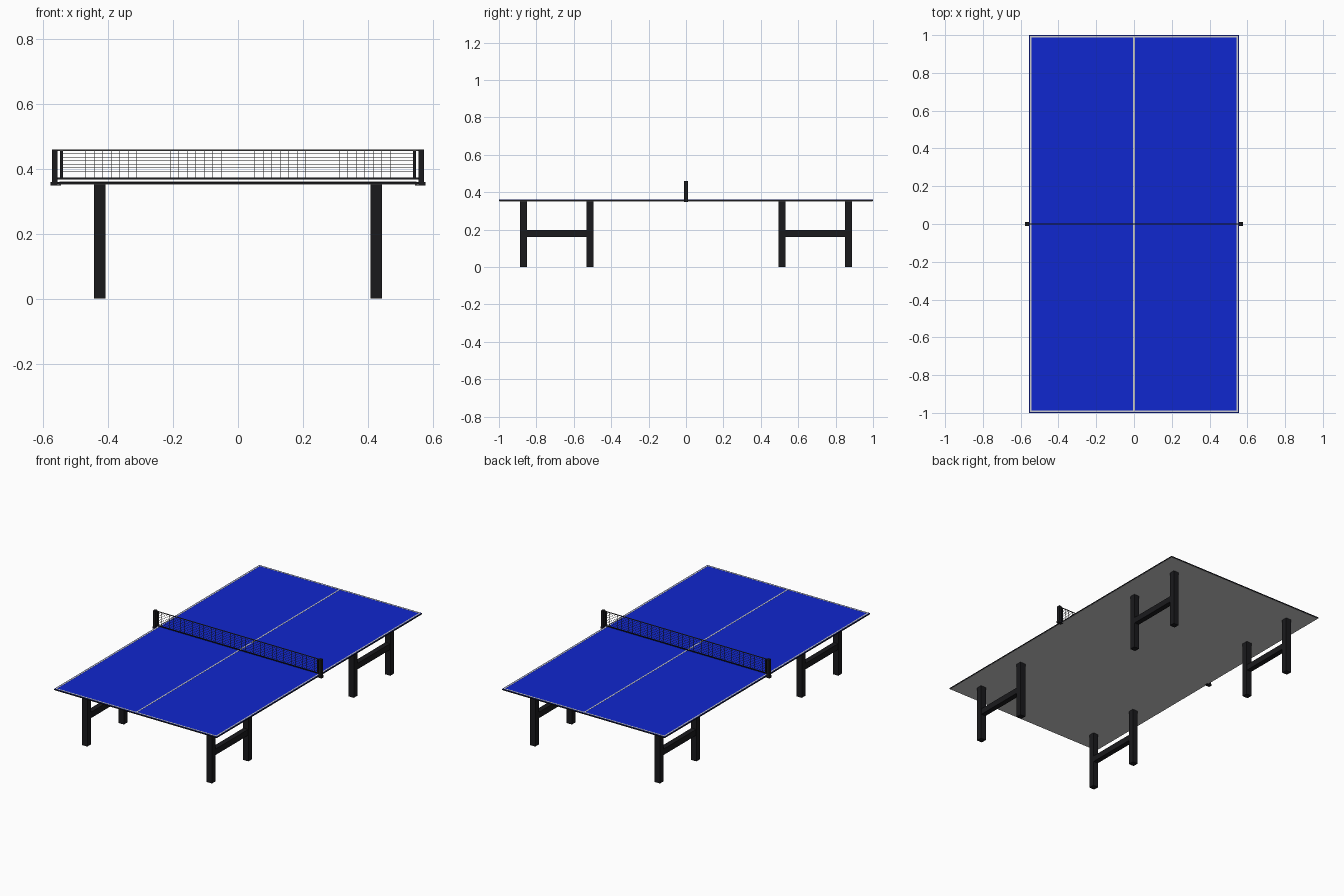
import bpy, bmesh
from mathutils import Matrix, Vector

if "Cube" in bpy.data.objects:
    bpy.data.objects.remove(bpy.data.objects["Cube"])


def material(name, color):
    m = bpy.data.materials.new(name)
    m.diffuse_color = (*color, 1)
    m.use_nodes = True
    m.node_tree.nodes["Principled BSDF"].inputs["Base Color"].default_value = m.diffuse_color
    return m


BLACK = material("black", (0.01, 0.01, 0.012))
BLUE = material("blue", (0.005, 0.02, 0.62))
WHITE = material("white", (0.8, 0.8, 0.8))
NET = material("net_grey", (0.05, 0.05, 0.05))


def boxes(name, spans, mat=None):
    """One object from boxes given as (x0, x1, y0, y1, z0, z1)."""
    bm = bmesh.new()
    for x0, x1, y0, y1, z0, z1 in spans:
        centre = Vector((x0 + x1, y0 + y1, z0 + z1)) / 2
        size = Matrix.Diagonal((x1 - x0, y1 - y0, z1 - z0, 1))
        bmesh.ops.create_cube(bm, size=1, matrix=Matrix.Translation(centre) @ size)
    me = bpy.data.meshes.new(name)
    bm.to_mesh(me)
    bm.free()
    if mat:
        me.materials.append(mat)
    ob = bpy.data.objects.new(name, me)
    bpy.context.collection.objects.link(ob)
    return ob


def mirror(ob, x=True, y=False):
    mod = ob.modifiers.new("mirror", "MIRROR")
    mod.use_axis = (x, y, False)
    return ob


W, L = 0.555, 1.0

# Table top: dark core, blue playing surface, grey underside
boxes("table_core", [(-W, W, -L, L, 0.3525, 0.359)], BLACK)
boxes("playing_surface", [(-W + 0.001, W - 0.001, -L + 0.001, L - 0.001, 0.359, 0.36)], BLUE)
boxes("underside", [(-W + 0.002, W - 0.002, -L + 0.002, L - 0.002, 0.3515, 0.3525)])

# White court lines
e, w, z0, z1 = 0.005, 0.008, 0.36, 0.3606
boxes("court_lines", [
    (-W + e, -W + e + w, -L + e, L - e, z0, z1),
    (W - e - w, W - e, -L + e, L - e, z0, z1),
    (-W + e + w, W - e - w, -L + e, -L + e + w, z0, z1),
    (-W + e + w, W - e - w, L - e - w, L - e, z0, z1),
    (-w / 2, w / 2, -L + e + w, L - e - w, z0, z1)], WHITE)

# Four leg frames, each two posts and a crossbar
mirror(boxes("legs", [(0.407, 0.443, y - 0.018, y + 0.018, 0, 0.352)
                      for y in (0.513, 0.869)], BLACK), y=True)
mirror(boxes("leg_crossbar", [(0.409, 0.441, 0.53, 0.852, 0.16, 0.197)], BLACK), y=True)

# Net posts with clamps gripping the table edge
mirror(boxes("net_post", [(0.555, 0.573, -0.01, 0.01, 0.35, 0.46)], BLACK))
mirror(boxes("net_clamp", [(0.545, 0.577, -0.01, 0.01, 0.348, 0.3515),
                           (0.555, 0.577, -0.01, 0.01, 0.3515, 0.36)], BLACK))
mirror(boxes("net_end_bar", [(0.539, 0.548, -0.002, 0.002, 0.372, 0.454)], BLACK))

# Net: top cord, bottom cord and mesh strands
boxes("net_top_cord", [(-0.556, 0.556, -0.002, 0.002, 0.455, 0.459)], NET)
boxes("net_bottom_cord", [(-0.556, 0.556, -0.002, 0.002, 0.367, 0.373)], BLACK)
t, cols, rows, half = 0.0006, 42, 8, 0.546
strands = []
for i in range(cols + 1):
    x = -half + 2 * half * i / cols
    strands.append((x - t, x + t, -t, t, 0.372, 0.456))
for i in range(1, rows):
    z = 0.37 + 0.087 * i / rows
    strands.append((-half, half, -t, t, z - t, z + t))
boxes("net_mesh", strands, NET)
